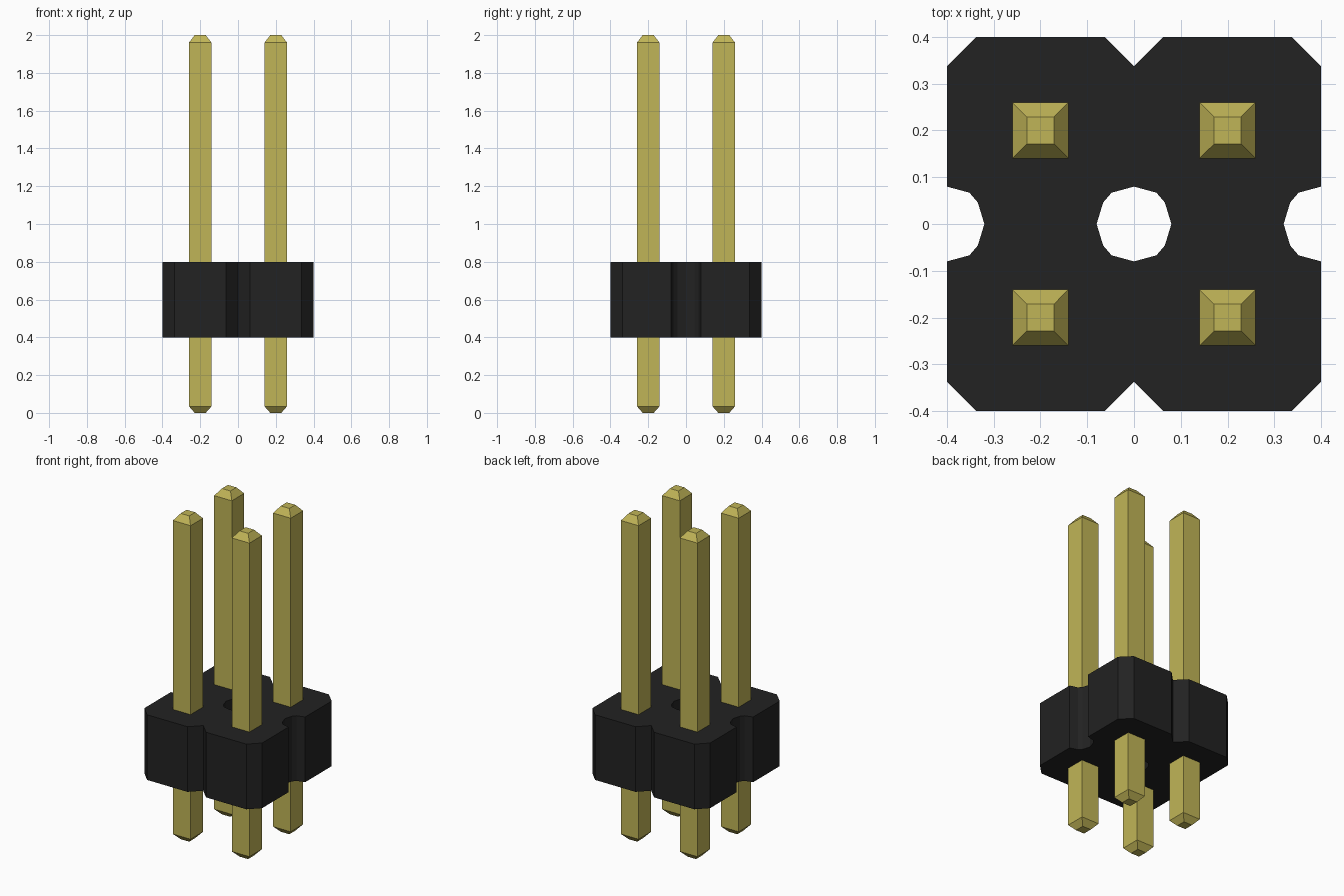
import bpy
import bmesh

cube = bpy.data.objects.get("Cube")
if cube:
    bpy.data.objects.remove(cube, do_unlink=True)


def make_material(name, color):
    mat = bpy.data.materials.new(name)
    mat.use_nodes = True
    mat.diffuse_color = color
    mat.node_tree.nodes["Principled BSDF"].inputs["Base Color"].default_value = color
    return mat


def add_object(name, bm, mat):
    bmesh.ops.recalc_face_normals(bm, faces=bm.faces)
    mesh = bpy.data.meshes.new(name)
    bm.to_mesh(mesh)
    bm.free()
    mesh.materials.append(mat)
    obj = bpy.data.objects.new(name, mesh)
    bpy.context.collection.objects.link(obj)
    return obj


black = make_material("black plastic", (0.016, 0.016, 0.016, 1))
gold = make_material("gold metal", (0.53, 0.46, 0.095, 1))

# Housing: one quarter with chamfered corners and hole arcs, then mirrored
BOTTOM, TOP = 0.4, 0.8
quarter = [(0.08, 0), (0.32, 0), (0.334, 0.046), (0.352, 0.067), (0.4, 0.08),
           (0.4, 0.337), (0.337, 0.4), (0.063, 0.4), (0, 0.337), (0, 0.08),
           (0.048, 0.067), (0.066, 0.046)]
bm = bmesh.new()
base = bm.faces.new([bm.verts.new((x, y, BOTTOM)) for x, y in quarter])
result = bmesh.ops.extrude_face_region(bm, geom=[base], use_keep_orig=True)
raised = [v for v in result["geom"] if isinstance(v, bmesh.types.BMVert)]
bmesh.ops.translate(bm, verts=raised, vec=(0, 0, TOP - BOTTOM))
bmesh.ops.recalc_face_normals(bm, faces=bm.faces)
# Open the walls that lie on the mirror planes
seams = [f for f in bm.faces
         if any(all(abs(v.co[axis]) < 1e-5 for v in f.verts) for axis in (0, 1))]
bmesh.ops.delete(bm, geom=seams, context="FACES")
housing = add_object("housing", bm, black)
mirror = housing.modifiers.new("Mirror", "MIRROR")
mirror.use_axis = (True, True, False)
mirror.use_clip = True

# Pins: square bars with tapered ends
SPACING, HALF, TIP = 0.2, 0.06, 0.029
sections = [(0, TIP), (0.035, HALF), (1.96, HALF), (2, TIP)]


def make_pin(name, cx, cy):
    bm = bmesh.new()
    rings = [[bm.verts.new((cx + sx * r, cy + sy * r, z))
              for sx, sy in ((-1, -1), (1, -1), (1, 1), (-1, 1))]
             for z, r in sections]
    for low, high in zip(rings, rings[1:]):
        for i in range(4):
            j = (i + 1) % 4
            bm.faces.new((low[i], low[j], high[j], high[i]))
    bm.faces.new(rings[0][::-1])
    bm.faces.new(rings[-1])
    add_object(name, bm, gold)


for side, sx in (("left", 1), ("right", -1)):
    for end, sy in (("front", -1), ("back", 1)):
        make_pin(f"{end}_{side}_pin", sx * SPACING, sy * SPACING)
